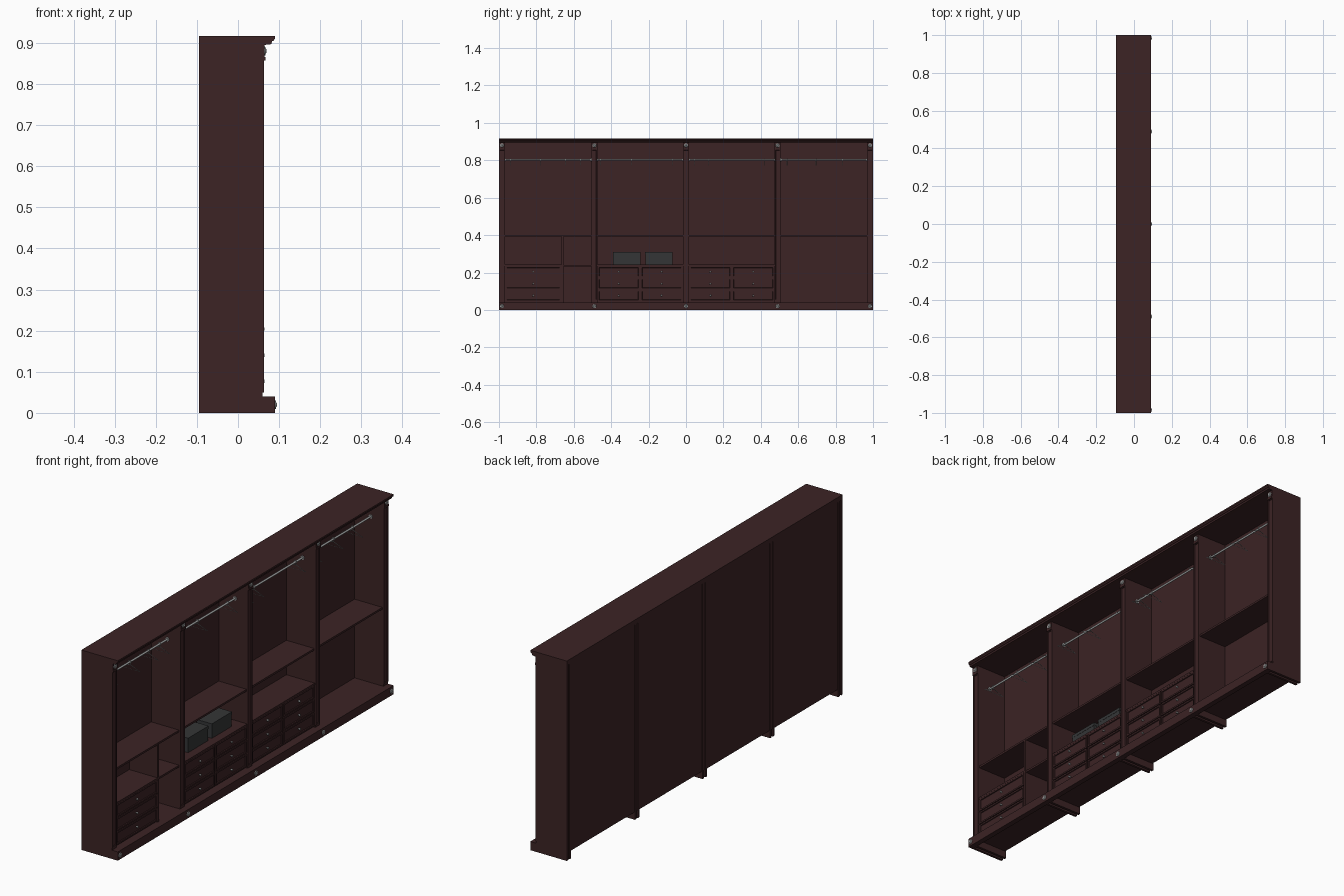
import bpy, bmesh, math
from mathutils import Matrix, Vector

if "Cube" in bpy.data.objects:
    bpy.data.objects.remove(bpy.data.objects["Cube"])


def material(name, rgb):
    m = bpy.data.materials.new(name)
    m.diffuse_color = (*rgb, 1)
    m.use_nodes = True
    m.node_tree.nodes["Principled BSDF"].inputs["Base Color"].default_value = m.diffuse_color
    return m


WOOD = material("dark_mahogany", (0.045, 0.017, 0.018))
METAL = material("brushed_metal", (0.38, 0.39, 0.39))
BOX = material("charcoal_box", (0.034, 0.036, 0.037))


def finish(name, bm, mat):
    me = bpy.data.meshes.new(name)
    bmesh.ops.recalc_face_normals(bm, faces=bm.faces)
    bm.to_mesh(me)
    bm.free()
    me.materials.append(mat)
    ob = bpy.data.objects.new(name, me)
    bpy.context.collection.objects.link(ob)
    return ob


def box(name, x0, x1, y0, y1, z0, z1, mat=WOOD, inset=0, depth=0):
    """Box; optional recessed panel on its +x face."""
    bm = bmesh.new()
    bmesh.ops.create_cube(bm, size=1)
    for v in bm.verts:
        v.co = Vector(((x0 + x1) / 2 + v.co.x * (x1 - x0),
                       (y0 + y1) / 2 + v.co.y * (y1 - y0),
                       (z0 + z1) / 2 + v.co.z * (z1 - z0)))
    if inset:
        bm.normal_update()
        f = [f for f in bm.faces if f.normal.x > 0.9]
        bmesh.ops.inset_region(bm, faces=f, thickness=inset)
        bmesh.ops.inset_region(bm, faces=f, thickness=0.002, depth=-depth)
    return finish(name, bm, mat)


def cyl(name, axis, centre, r1, r2, length, seg=16, mat=METAL):
    bm = bmesh.new()
    rot = Matrix.Rotation(math.pi / 2, 4, 'Y') if axis == 'X' else Matrix.Rotation(-math.pi / 2, 4, 'X')
    bmesh.ops.create_cone(bm, cap_ends=True, segments=seg, radius1=r1, radius2=r2,
                          depth=length, matrix=Matrix.Translation(centre) @ rot)
    for f in bm.faces:
        f.smooth = len(f.verts) == 4
    return finish(name, bm, mat)


def profile(name, pts, y0, y1):
    """x-z outline extruded along y."""
    bm = bmesh.new()
    face = bm.faces.new([bm.verts.new((x, y0, z)) for x, z in pts])
    ext = bmesh.ops.extrude_face_region(bm, geom=[face])
    for v in ext["geom"]:
        if isinstance(v, bmesh.types.BMVert):
            v.co.y = y1
    return finish(name, bm, WOOD)


def rosette(name, x, y, z):
    cyl(name + "_disc", 'X', (x + 0.001, y, z), 0.011, 0.010, 0.003)
    cyl(name + "_boss", 'X', (x + 0.003, y, z), 0.007, 0.004, 0.003)


BACK, FRONT = -0.095, 0.058
POSTS = [-0.984, -0.49, 0.0, 0.49, 0.984]
HW = 0.016

# cornice, bottom board, plinth and back panel
profile("cornice_top", [(BACK, 0.917), (0.09, 0.917), (0.09, 0.910), (0.086, 0.905),
                        (0.083, 0.904), (0.081, 0.897), (0.064, 0.895), (BACK, 0.895)], -1, 1)
box("plinth_front", 0.066, 0.09, -1, 1, 0, 0.04)
box("bottom_board", -0.09, 0.07, -0.995, 0.995, 0.032, 0.04)
box("back_panel", -0.092, -0.086, -0.975, 0.975, 0.035, 0.9)

# uprights: paired side panels with pilaster, capital, rosettes
for i, y in enumerate(POSTS):
    for s in (-1, 1):
        box("side_panel", BACK, 0.056, y + s * HW, y + s * (HW - 0.011), 0, 0.896)
        box("plinth_side", BACK, 0.07, y + s * HW, y + s * (HW - 0.011), 0, 0.04)
    box("pilaster", 0.050, 0.063, y - HW, y + HW, 0.05, 0.86, inset=0.007, depth=0.003)
    box("pilaster_foot", 0.050, 0.060, y - HW, y + HW, 0.038, 0.052)
    box("capital", 0.05, 0.065, y - HW, y + HW, 0.866, 0.896)
    box("capital_band", 0.05, 0.067, y - HW, y + HW, 0.857, 0.866)
    rosette("upper_rosette", 0.065, y, 0.88)
    rosette("lower_rosette", 0.09, y, 0.02)


def drawers(y0, y1, cols):
    """Three-high drawer chest with a top board."""
    box("drawer_carcass", -0.088, 0.05, y0, y1, 0.04, 0.234)
    box("drawer_top", -0.088, FRONT, y0, y1, 0.234, 0.243)
    w = (y1 - y0) / cols
    for c in range(cols):
        for r in range(3):
            a, z = y0 + c * w, 0.047 + r * 0.0635
            box("drawer_front", 0.049, FRONT, a + 0.003, a + w - 0.003, z, z + 0.0595,
                inset=0.01, depth=0.004)
            cy, cz = a + w / 2, z + 0.03
            cyl("knob_stem", 'X', (0.057, cy, cz), 0.002, 0.002, 0.008, 8)
            cyl("knob", 'X', (0.062, cy, cz), 0.005, 0.004, 0.005, 12)


def hanger(y):
    """Wire hanger: hook over the rail plus triangular shoulders."""
    zr = 0.803
    hook = [(-0.007 * math.cos(a), 0.007 * math.sin(a))
            for a in [math.pi * k / 6 for k in range(7)]]
    path = hook + [(0.003, -0.007), (0, -0.011)]
    cu = bpy.data.curves.new("hanger", 'CURVE')
    cu.dimensions = '3D'
    cu.bevel_depth = 0.0016
    cu.bevel_resolution = 1
    cu.use_fill_caps = True
    for pts, cyc in ((path, False), ([(0, -0.011), (0.052, -0.031), (-0.052, -0.031)], True)):
        sp = cu.splines.new('POLY')
        sp.points.add(len(pts) - 1)
        sp.use_cyclic_u = cyc
        for p, (x, z) in zip(sp.points, pts):
            p.co = (RAIL_X + x, y, zr + z, 1)
    cu.materials.append(METAL)
    bpy.context.collection.objects.link(bpy.data.objects.new("hanger", cu))


RAIL_X = -0.003
HANGERS = [(-0.94, -0.78, -0.645, -0.565), (-0.455, -0.29, -0.07),
           (0.045, 0.12, 0.42), (0.54, 0.695, 0.835)]

# bays: shelf, rail with end cups, hangers
for i in range(4):
    y0, y1 = POSTS[i] + HW, POSTS[i + 1] - HW
    box("main_shelf", -0.088, 0.055, y0, y1, 0.392, 0.401)
    cyl("hanging_rail", 'Y', (RAIL_X, (y0 + y1) / 2, 0.803), 0.0045, 0.0045, y1 - y0, 12)
    for y in (y0 + 0.002, y1 - 0.002):
        cyl("rail_cup", 'Y', (RAIL_X, y, 0.803), 0.009, 0.009, 0.004, 12)
    for y in HANGERS[i]:
        hanger(y)

# fittings of the lower bays
drawers(POSTS[0] + HW, -0.665, 1)
box("bay_divider", -0.088, FRONT, -0.665, -0.656, 0.04, 0.394)
box("small_shelf", -0.088, 0.055, -0.656, POSTS[1] - HW, 0.231, 0.240)
drawers(POSTS[1] + HW, POSTS[2] - HW, 2)
drawers(POSTS[2] + HW, POSTS[3] - HW, 2)

# storage boxes with lids
for y0, y1 in ((-0.39, -0.242), (-0.218, -0.072)):
    box("storage_box", -0.057, 0.019, y0 + 0.001, y1 - 0.001, 0.243, 0.296, BOX)
    box("storage_box_lid", -0.058, 0.02, y0, y1, 0.296, 0.31, BOX)
